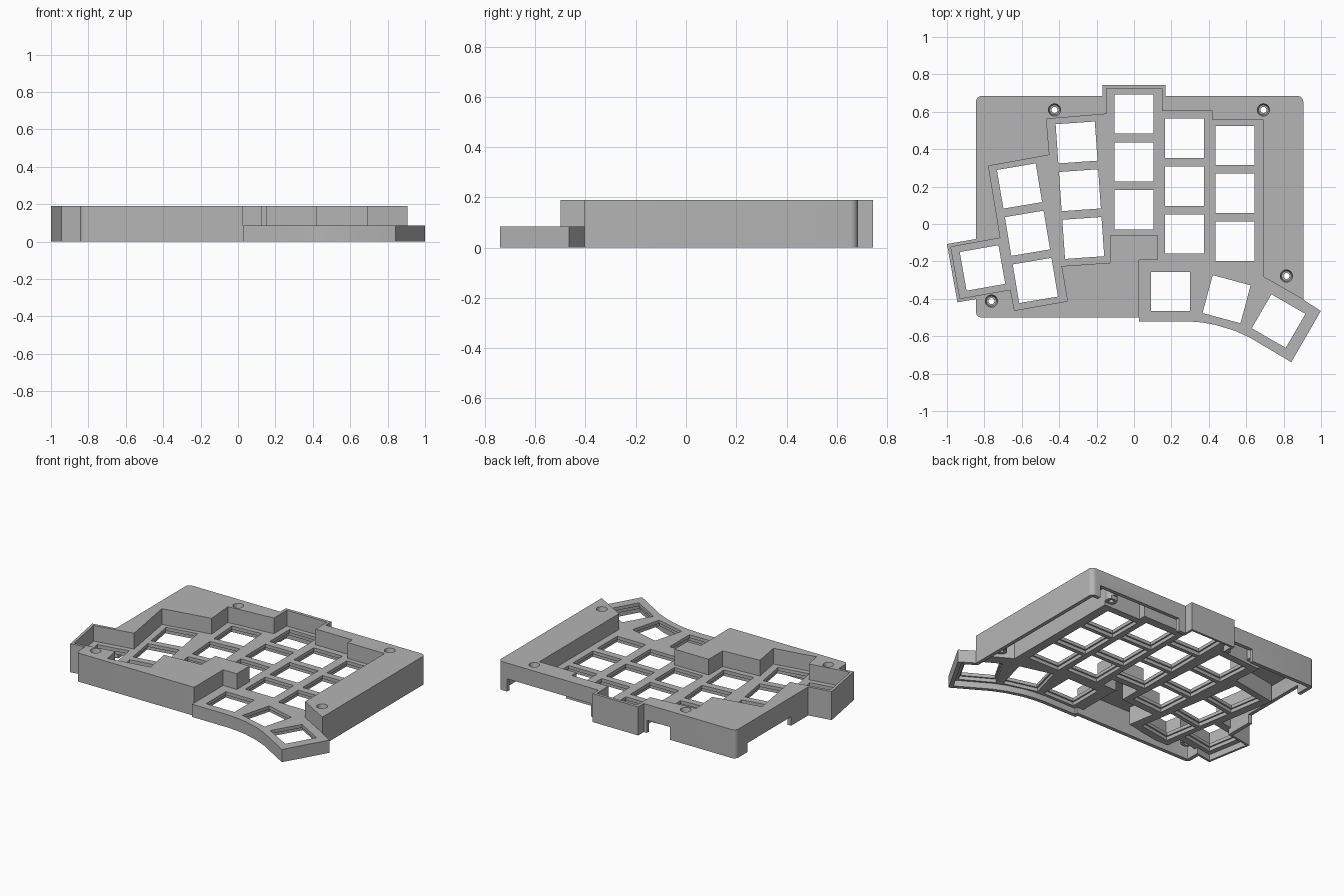
import bpy, bmesh, math
from mathutils import Vector

cube = bpy.data.objects.get("Cube")
if cube:
    bpy.data.objects.remove(cube, do_unlink=True)

TOP, PLATE_TOP, PLATE_LOW, WALL = 0.19, 0.085, 0.04, 0.025

grey = bpy.data.materials.new("plain grey")
grey.use_nodes = True
grey.diffuse_color = (0.46, 0.46, 0.46, 1)
bsdf = next(n for n in grey.node_tree.nodes if n.type == 'BSDF_PRINCIPLED')
bsdf.inputs["Base Color"].default_value = (0.46, 0.46, 0.46, 1)


def finish(name, bm):
    bmesh.ops.recalc_face_normals(bm, faces=bm.faces)
    me = bpy.data.meshes.new(name)
    bm.to_mesh(me)
    bm.free()
    me.materials.append(grey)
    ob = bpy.data.objects.new(name, me)
    bpy.context.collection.objects.link(ob)
    return ob


def prism(name, pts, z0, z1):
    """Extrude a flat outline between two heights."""
    bm = bmesh.new()
    face = bm.faces.new([bm.verts.new((x, y, z0)) for x, y in pts])
    new = bmesh.ops.extrude_face_region(bm, geom=[face])["geom"]
    for v in new:
        if isinstance(v, bmesh.types.BMVert):
            v.co.z = z1
    return finish(name, bm)


def cone(name, at, r0, r1, z0, z1):
    bm = bmesh.new()
    bmesh.ops.create_cone(bm, cap_ends=True, segments=32, radius1=r0, radius2=r1, depth=z1 - z0)
    bmesh.ops.translate(bm, verts=bm.verts, vec=(at[0], at[1], (z0 + z1) / 2))
    return finish(name, bm)


def boolean(ob, tool, op='DIFFERENCE'):
    """Apply one boolean and discard the tool object."""
    tool.hide_render = True
    mod = ob.modifiers.new("cut", 'BOOLEAN')
    mod.operation, mod.object, mod.solver = op, tool, 'EXACT'
    deps = bpy.context.evaluated_depsgraph_get()
    me = bpy.data.meshes.new_from_object(ob.evaluated_get(deps))
    ob.modifiers.clear()
    ob.data = me
    bpy.data.objects.remove(tool, do_unlink=True)


def offset(pts, d):
    """Mitred offset of an outline, outward for positive d."""
    p = [Vector(q) for q in pts]
    n = len(p)
    area = sum(p[i - 1].x * p[i].y - p[i].x * p[i - 1].y for i in range(n))
    s = d if area > 0 else -d
    out = []
    for i in range(n):
        a = (p[i] - p[i - 1]).normalized()
        b = (p[(i + 1) % n] - p[i]).normalized()
        na, nb = Vector((a.y, -a.x)), Vector((b.y, -b.x))
        out.append(tuple(p[i] + (na + nb) * (s / (1 + na.dot(nb)))))
    return out


def box(x0, x1, y0, y1):
    return [(x0, y0), (x1, y0), (x1, y1), (x0, y1)]


def rounded(x0, x1, y0, y1, r):
    pts = []
    for k, (cx, cy) in enumerate(box(x0 + r, x1 - r, y0 + r, y1 - r)):
        for j in range(7):
            a = math.pi * (1 + k / 2) + math.pi / 2 * j / 6
            pts.append((cx + r * math.cos(a), cy + r * math.sin(a)))
    return pts


def square(x, y, deg, size):
    c, s, h = math.cos(math.radians(deg)), math.sin(math.radians(deg)), size / 2
    return [(x + u * c - v * s, y + u * s + v * c) for u, v in box(-h, h, -h, h)]


# Outlines
body = rounded(-0.845, 0.905, -0.5, 0.684, 0.03)
bump = box(-0.168, 0.168, 0.4, 0.744)
pinky = [(-1.0, -0.107), (-0.944, -0.419), (-0.64, -0.365), (-0.70, -0.055)]
well = [(-0.147, 0.724), (0.150, 0.724), (0.150, 0.604), (0.42, 0.604), (0.42, 0.556),
        (0.692, 0.556), (0.692, -0.283), (0.906, -0.405), (0.999, -0.465), (0.841, -0.739),
        (0.617, -0.606), (0.537, -0.570), (0.43, -0.538), (0.36, -0.526), (0.28, -0.52),
        (0.026, -0.52), (0.026, -0.193), (0.126, -0.193), (0.126, -0.059), (-0.126, -0.059),
        (-0.126, -0.207), (-0.388, -0.225), (-0.356, -0.412), (-0.639, -0.462),
        (-0.66, -0.351), (-0.930, -0.398), (-0.979, -0.123), (-0.714, -0.075),
        (-0.778, 0.31), (-0.452, 0.369), (-0.468, 0.561), (-0.147, 0.588)]
screws = [(-0.425, 0.61), (0.692, 0.61), (-0.762, -0.412), (0.815, -0.278)]


def low_cavities():
    return [prism("low_cavity", offset(o, -d), -1, PLATE_LOW)
            for o, d in ((body, WALL), (bump, 0.015), (pinky, 0.015))]


# Raised case: body with bump and side box, hollowed from below
case = prism("raised_case", body, 0, TOP)
for o in (bump, pinky):
    boolean(case, prism("case_addition", o, 0, TOP), 'UNION')
cavity = prism("high_cavity", offset(body, -WALL), -1, TOP - 0.03)
boolean(cavity, prism("well_wall", offset(well, WALL), -2, 2))
boolean(case, cavity)
for c in low_cavities():
    boolean(case, c)

# Screw bosses
for s in screws:
    boolean(case, cone("screw_boss", s, 0.037, 0.037, 0.06, TOP - 0.015), 'UNION')

# Open key well, then countersunk screw holes
boolean(case, prism("well_cut", well, -1, 1))
for s in screws:
    boolean(case, cone("screw_hole", s, 0.016, 0.016, -0.1, 0.3))
    boolean(case, cone("screw_head", s, 0.026, 0.0335, TOP - 0.04, TOP + 0.002))

# Notches in the lower edge of the rear and side walls
for x0, x1, y0, y1, h in ((0.22, 0.84, 0.64, 0.72, 0.085),
                          (-0.36, -0.19, 0.64, 0.72, 0.085),
                          (-0.9, -0.81, 0.1, 0.56, 0.06)):
    boolean(case, prism("wall_notch", box(x0, x1, y0, y1), -0.1, h))

# Key plate with a skirt around the thumb area
plate = prism("key_plate", well, 0, PLATE_TOP)
boolean(plate, prism("plate_cavity", offset(well, -WALL), -1, PLATE_LOW))
for c in low_cavities():
    boolean(plate, c)

# Key openings: three straight columns, two tilted columns, side key, thumb keys
keys = [(-0.81, -0.235, 10), (0.195, -0.361, 0), (0.495, -0.402, -15), (0.773, -0.519, -30)]
for x, y, deg in ((0, 0.588, 0), (0.27, 0.458, 0), (0.54, 0.42, 0),
                  (-0.307, 0.436, 4), (-0.612, 0.203, 9.5)):
    a = math.radians(deg)
    for k in range(3):
        keys.append((x + 0.256 * k * math.sin(a), y - 0.256 * k * math.cos(a), deg))
for x, y, deg in keys:
    boolean(plate, prism("key_recess", square(x, y, deg, 0.23), -1, PLATE_TOP - 0.022))
    boolean(plate, prism("key_opening", square(x, y, deg, 0.21), -1, 1))

# Smooth the rounded corners while keeping edges sharp
for ob in (case, plate):
    bpy.ops.object.select_all(action='DESELECT')
    ob.select_set(True)
    bpy.context.view_layer.objects.active = ob
    bpy.ops.object.shade_smooth_by_angle(angle=math.radians(25))
